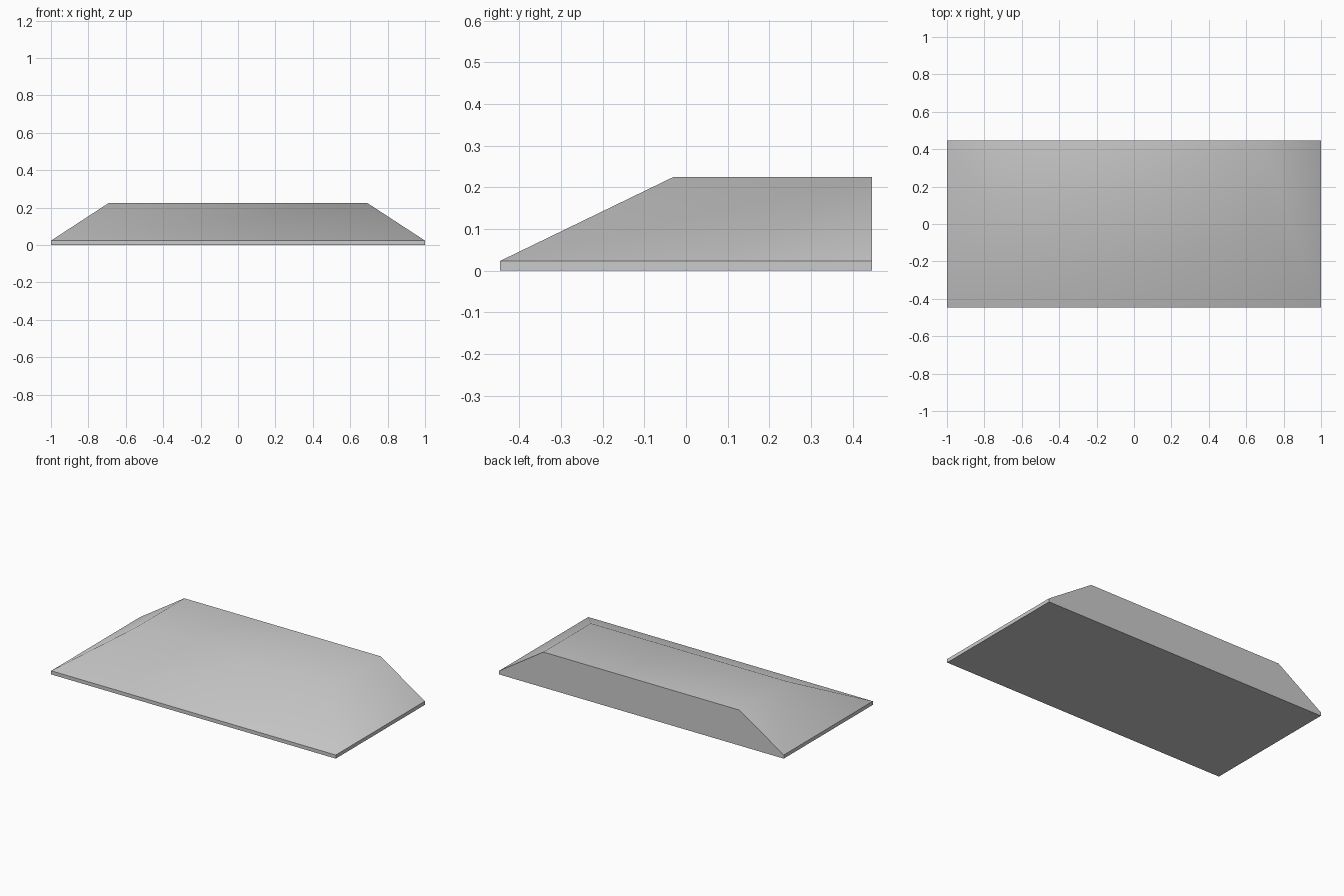
import bpy
import bmesh
from math import radians

# Remove the default object
default = bpy.data.objects.get("Cube")
if default:
    bpy.data.objects.remove(default, do_unlink=True)

HALF_X, HALF_Y = 1.0, 0.447
SLAB_TOP, RIDGE = 0.023, 0.225
FLAT_X, FLAT_FRONT = 0.69, -0.03

# Plain grey material
grey = bpy.data.materials.new("light_grey")
grey.use_nodes = True
colour = (0.6, 0.6, 0.6, 1)
grey.diffuse_color = colour
grey.node_tree.nodes["Principled BSDF"].inputs["Base Color"].default_value = colour

# Thin slab at the bottom
bm = bmesh.new()
bmesh.ops.create_cube(bm, size=2)
for v in bm.verts:
    v.co.x *= HALF_X
    v.co.y *= HALF_Y
    v.co.z = SLAB_TOP if v.co.z > 0 else 0

# Raise the flat top, sloping in at the front and sides, upright at the back
bm.normal_update()
top = max(bm.faces, key=lambda f: f.normal.z)
raised = bmesh.ops.extrude_face_region(bm, geom=[top])["geom"]
if top.is_valid:
    bmesh.ops.delete(bm, geom=[top], context="FACES_ONLY")
for v in raised:
    if isinstance(v, bmesh.types.BMVert):
        v.co.z = RIDGE
        v.co.x = FLAT_X if v.co.x > 0 else -FLAT_X
        if v.co.y < 0:
            v.co.y = FLAT_FRONT

# Merge the back wall into one flat face
back = [e for e in bm.edges
        if all(v.co.y > HALF_Y - 0.01 and abs(v.co.z - SLAB_TOP) < 0.001 for v in e.verts)]
bmesh.ops.dissolve_edges(bm, edges=back, use_verts=False)
bmesh.ops.recalc_face_normals(bm, faces=bm.faces[:])

mesh = bpy.data.meshes.new("ramp_block")
bm.to_mesh(mesh)
bm.free()
mesh.materials.append(grey)
ramp = bpy.data.objects.new("ramp_block", mesh)
bpy.context.collection.objects.link(ramp)

# Soft blend over the sloping top, crisp rim and back
bpy.ops.object.select_all(action="DESELECT")
ramp.select_set(True)
bpy.context.view_layer.objects.active = ramp
bpy.ops.object.shade_smooth_by_angle(angle=radians(45))
